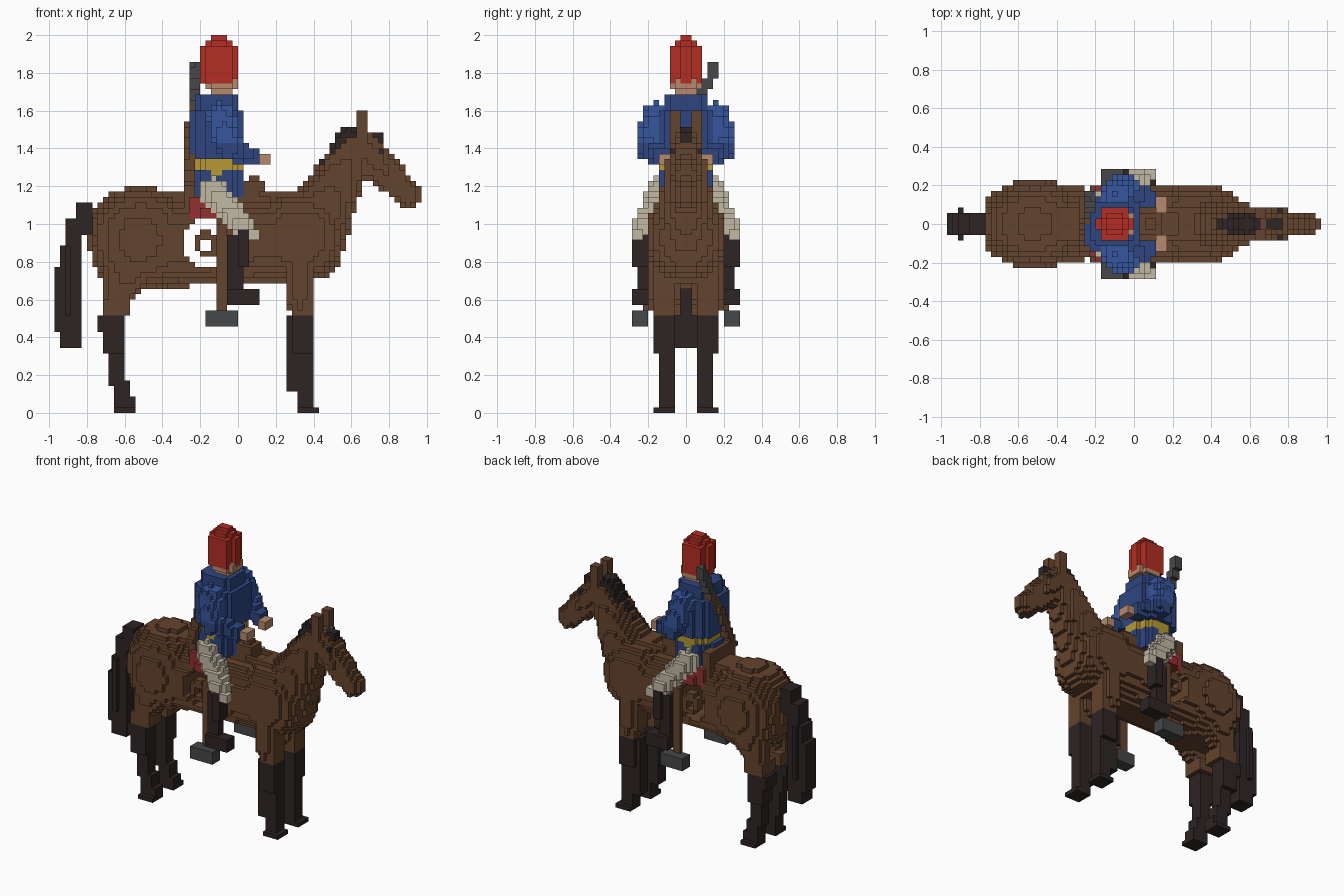
import bpy, bmesh, math

cube = bpy.data.objects.get("Cube")
if cube:
    bpy.data.objects.remove(cube, do_unlink=True)

H = 2 / 70                       # block size
NX, NY, NZ = 68, 20, 70          # block grid


def material(name, r, g, b):
    lin = [(c / 255 / 12.92 if c < 11 else ((c / 255 + 0.055) / 1.055) ** 2.4) for c in (r, g, b)]
    m = bpy.data.materials.new(name)
    m.use_nodes = True
    m.diffuse_color = (*lin, 1)
    m.node_tree.nodes["Principled BSDF"].inputs["Base Color"].default_value = (*lin, 1)
    return m


brown = material("horse brown", 100, 67, 45)
dark = material("dark brown black", 46, 36, 36)
navy = material("jacket blue", 46, 69, 128)
blue = material("sleeve blue", 55, 86, 158)
red = material("hat red", 180, 45, 35)
maroon = material("blanket red", 145, 48, 48)
skin = material("skin", 182, 138, 110)
cream = material("trouser cream", 194, 186, 165)
gold = material("belt gold", 182, 152, 52)
grey = material("metal grey", 70, 71, 72)


# Solid shapes: each returns bounds and an inside test
def box(x0, x1, y0, y1, z0, z1):
    return (x0, x1, z0, z1), lambda x, y, z: y0 < y < y1


def ellipsoid(c, r, p=2.4):
    def inside(x, y, z):
        return sum(abs((q - a) / b) ** p for q, a, b in zip((x, y, z), c, r)) < 1
    return (c[0] - r[0], c[0] + r[0], c[2] - r[2], c[2] + r[2]), inside


def column(cx, rx, ry, z0, z1):
    def inside(x, y, z):
        return abs((x - cx) / rx) ** 2.5 + abs(y / ry) ** 2.5 < 1
    return (cx - rx, cx + rx, z0, z1), inside


def limb(a, b, ra, rb, flat=1.0):
    d = [q - p for p, q in zip(a, b)]
    d[1] /= flat
    n = sum(v * v for v in d)

    def inside(x, y, z):
        v = (x - a[0], (y - a[1]) / flat, z - a[2])
        t = max(0, min(1, sum(p * q for p, q in zip(v, d)) / n))
        return math.dist(v, [t * q for q in d]) < ra + (rb - ra) * t
    m = max(ra, rb)
    return (min(a[0], b[0]) - m, max(a[0], b[0]) + m, min(a[2], b[2]) - m, max(a[2], b[2]) + m), inside


cells, parts = {}, []


def centre(i, j, k):
    return (i + .5 - NX / 2) * H, (j + .5 - NY / 2) * H, (k + .5) * H


def part(name, mats, shapes, rule=None, mirror=True, cut=None):
    """Claim the free blocks inside the shapes; mirrored parts repeat on both y sides."""
    index = len(parts)
    parts.append((name, mats, rule))
    for (x0, x1, z0, z1), inside in shapes:
        for i in range(max(0, int(x0 / H + NX / 2) - 1), min(NX, int(x1 / H + NX / 2) + 2)):
            for k in range(max(0, int(z0 / H) - 1), min(NZ, int(z1 / H) + 2)):
                for j in range(NY):
                    x, y, z = centre(i, j, k)
                    y = abs(y) if mirror else y
                    if not (x0 < x < x1 and z0 < z < z1) or (i, j, k) in cells:
                        continue
                    if inside(x, y, z) and not (cut and cut(x, y, z)):
                        cells[i, j, k] = index


# Rider: hat, head, hands
part("hat", [red], [column(-.1, .088, .088, 1.75, 1.945), column(-.1, .062, .062, 1.94, 1.975),
                    column(-.1, .035, .035, 1.97, 2.0), box(-.03, .01, -.1, .03, 1.8, 1.83)])
part("face", [skin], [column(-.085, .08, .085, 1.71, 1.76), column(-.085, .06, .062, 1.68, 1.73),
                      box(-.04, .01, -.1, .06, 1.715, 1.775)])
part("hands", [skin], [box(.125, .185, .07, .145, 1.31, 1.375)])

# Slung rifle across the back
part("rifle", [brown, grey], [limb((-.22, .155, 1.83), (-.262, -.13, 1.22), .03, .034)],
     lambda x, y, z: z > 1.62, mirror=False)

# Jacket, sleeves and belt
part("belt", [gold], [column(-.105, .125, .15, 1.285, 1.345), box(-.14, -.08, .11, .15, 1.26, 1.3)])
part("sleeves", [navy, blue], [limb((-.09, .155, 1.57), (-.05, .2, 1.42), .075, .07),
                               limb((-.05, .2, 1.4), (.1, .12, 1.35), .065, .045)],
     lambda x, y, z: z > 1.43)
part("jacket", [navy], [column(-.115, .155, .16, 1.34, 1.6), column(-.11, .12, .125, 1.6, 1.69),
                        column(-.115, .135, .15, 1.14, 1.29)])

# Trousers, boots, stirrups and straps
part("boots", [dark], [box(-.07, .03, .2, .27, .66, .93), box(-.01, .06, .2, .29, .77, .98),
                       box(-.045, .1, .2, .29, .58, .67)])
part("trousers", [cream], [limb((-.13, .13, 1.17), (.03, .225, .98), .078, .062),
                           box(.03, .1, .225, .29, .91, .965)])
part("stirrups", [grey], [box(-.16, -.01, .2, .29, .47, .55)])
part("stirrup_straps", [brown], [box(-.105, -.07, .2, .235, .55, 1.0)])

# Saddle, blanket and reins
part("blanket", [maroon], [box(-.27, -.18, .13, .175, 1.04, 1.14), box(-.2, -.12, .15, .19, 1.02, 1.08)])
part("saddle", [brown], [box(-.3, -.24, -.1, .13, 1.08, 1.25), box(-.36, -.29, -.1, .09, 1.08, 1.17),
                         box(.04, .13, -.1, .07, 1.08, 1.22), box(.07, .1, -.1, .04, 1.2, 1.255)])
part("reins", [brown], [box(.1, .37, .057, .087, 1.14, 1.172)])

# Horse: dark hair, eyes and tail
part("mane", [dark], [limb((.4, 0, 1.2), (.585, 0, 1.455), .03, .065)])
part("forelock", [dark], [box(.69, .77, -.1, .03, 1.43, 1.5)])
part("eyes", [dark], [box(.74, .77, .055, .09, 1.37, 1.405)])
part("tail", [dark], [box(-.86, -.77, -.1, .058, .95, 1.105), box(-.915, -.82, -.1, .058, .82, 1.04),
                      box(-.945, -.82, -.1, .058, .7, .9), box(-.972, -.83, -.1, .058, .44, .775),
                      box(-.945, -.83, -.1, .058, .355, .45), box(-.91, -.88, -.1, .087, .5, .9)])


# Horse legs: dark below the knee
def is_low(x, y, z):
    return z < .52


part("fore_legs", [brown, dark], [
    box(.3, .415, .057, .172, 0, .03), box(.3, .39, .057, .145, 0, .15),
    box(.27, .39, .057, .145, .12, .52), box(.285, .39, .057, .172, .3, .54),
    limb((.33, .115, .58), (.33, .115, .8), .075, .09)], is_low)
part("hind_legs", [brown, dark], [
    box(-.655, -.54, .057, .172, 0, .03), box(-.655, -.54, .057, .145, 0, .085),
    box(-.66, -.57, .057, .145, .08, .16), box(-.69, -.6, .057, .145, .15, .31),
    box(-.715, -.6, .057, .172, .3, .44), box(-.74, -.6, .057, .172, .43, .52),
    box(-.715, -.575, .04, .172, .52, .6), limb((-.635, .115, .6), (-.57, .115, .8), .075, .15, .65)], is_low)


# Horse trunk, neck and head, with the open gap in the flank
def flank_gap(x, y, z):
    r = math.hypot((x + .165) / .12, (z - .895) / .135)
    return r < 1 and not (.25 < r < .55 and abs(y) > .14)


part("horse_body", [brown], [
    ellipsoid((-.52, 0, .92), (.27, .225, .275)),
    limb((-.45, 0, .9), (.3, 0, .91), .232, .23, .88),
    ellipsoid((.32, 0, .93), (.245, .212, .24)),
    limb((.42, 0, 1.03), (.62, 0, 1.4), .185, .1, .88),
    limb((.68, 0, 1.39), (.9, 0, 1.15), .1, .074, .83)], cut=flank_gap)
part("ears", [brown], [box(.64, .69, .03, .087, 1.44, 1.54), box(.64, .685, .03, .087, 1.5, 1.6)])


# Turn the claimed blocks into one mesh per part, keeping only outer faces
def build(index, name, mats, rule):
    bm = bmesh.new()
    corners = {}

    def corner(p):
        if p not in corners:
            corners[p] = bm.verts.new(((p[0] - NX / 2) * H, (p[1] - NY / 2) * H, p[2] * H))
        return corners[p]

    for cell, owner in cells.items():
        if owner != index:
            continue
        for axis in range(3):
            u, v = (axis + 1) % 3, (axis + 2) % 3
            for side in (0, 1):
                near = list(cell)
                near[axis] += 2 * side - 1
                if tuple(near) in cells:
                    continue
                ring = []
                for du, dv in ((0, 0), (1, 0), (1, 1), (0, 1)):
                    p = list(cell)
                    p[axis] += side
                    p[u] += du
                    p[v] += dv
                    ring.append(corner(tuple(p)))
                face = bm.faces.new(ring if side else ring[::-1])
                face.material_index = int(bool(rule and rule(*centre(*cell))))
    mesh = bpy.data.meshes.new(name)
    bm.to_mesh(mesh)
    bm.free()
    for m in mats:
        mesh.materials.append(m)
    bpy.context.collection.objects.link(bpy.data.objects.new(name, mesh))


for n, (name, mats, rule) in enumerate(parts):
    build(n, name, mats, rule)
